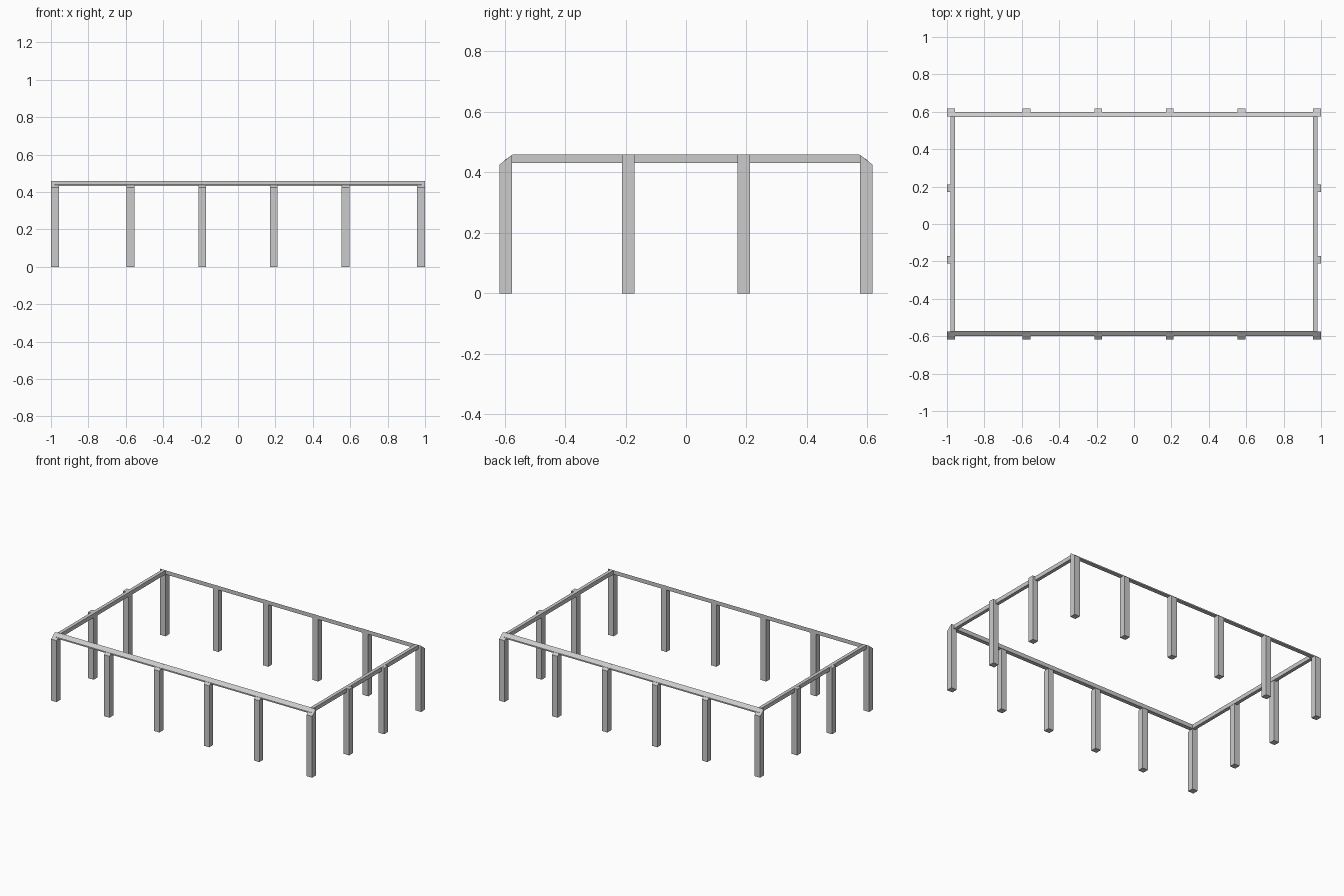
import bpy
import bmesh
from mathutils import Vector

old = bpy.data.objects.get("Cube")
if old:
    bpy.data.objects.remove(old, do_unlink=True)

grey = bpy.data.materials.new("light grey")
grey.use_nodes = True
COLOUR = (0.6, 0.6, 0.6, 1)
grey.diffuse_color = COLOUR
grey.node_tree.nodes["Principled BSDF"].inputs["Base Color"].default_value = COLOUR

HALF_X, HALF_Y, WIDTH = 1.0, 0.617, 0.042
TOP, EAVE, RAIL_LOW = 0.459, 0.425, 0.431


def extrude_x(name, profile, x0, x1):
    """Extrude a closed (y, z) outline from x0 to x1."""
    bm = bmesh.new()
    face = bm.faces.new([bm.verts.new((x0, y, z)) for y, z in profile])
    swept = bmesh.ops.extrude_face_region(bm, geom=[face])["geom"]
    bmesh.ops.translate(bm, vec=Vector((x1 - x0, 0, 0)),
                        verts=[v for v in swept if isinstance(v, bmesh.types.BMVert)])
    bmesh.ops.recalc_face_normals(bm, faces=bm.faces)
    mesh = bpy.data.meshes.new(name)
    bm.to_mesh(mesh)
    bm.free()
    mesh.materials.append(grey)
    obj = bpy.data.objects.new(name, mesh)
    bpy.context.collection.objects.link(obj)
    return obj


def rectangle(y0, y1, z0, z1):
    return [(y0, z0), (y1, z0), (y1, z1), (y0, z1)]


# Front and back rows: posts with sloping tops under a bevelled rail
for side, label in ((-1, "front"), (1, "back")):
    outer, inner = side * HALF_Y, side * (HALF_Y - WIDTH)
    post = [(outer, 0), (inner, 0), (inner, TOP - 0.001), (outer, EAVE)]
    for i, x in enumerate((-0.979, -0.574, -0.191, 0.191, 0.574, 0.979)):
        extrude_x(f"{label}_post_{i + 1}", post, x - WIDTH / 2, x + WIDTH / 2)
    rail = [(side * 0.6, RAIL_LOW), (side * 0.572, RAIL_LOW),
            (side * 0.572, TOP), (side * 0.6, 0.44)]
    extrude_x(f"{label}_rail", rail, -0.98, 0.98)

# Left and right rows: straight rail with flat topped posts outside it
for side, label in ((-1, "right"), (1, "left")):
    outer, inner = side * HALF_X, side * (HALF_X - WIDTH)
    for i, y in enumerate((-0.191, 0.191)):
        post = rectangle(y - WIDTH / 2, y + WIDTH / 2, 0, TOP - 0.001)
        extrude_x(f"{label}_post_{i + 1}", post, inner, outer)
    extrude_x(f"{label}_rail", rectangle(-0.574, 0.574, RAIL_LOW, TOP),
              side * 0.956, side * 0.98)
